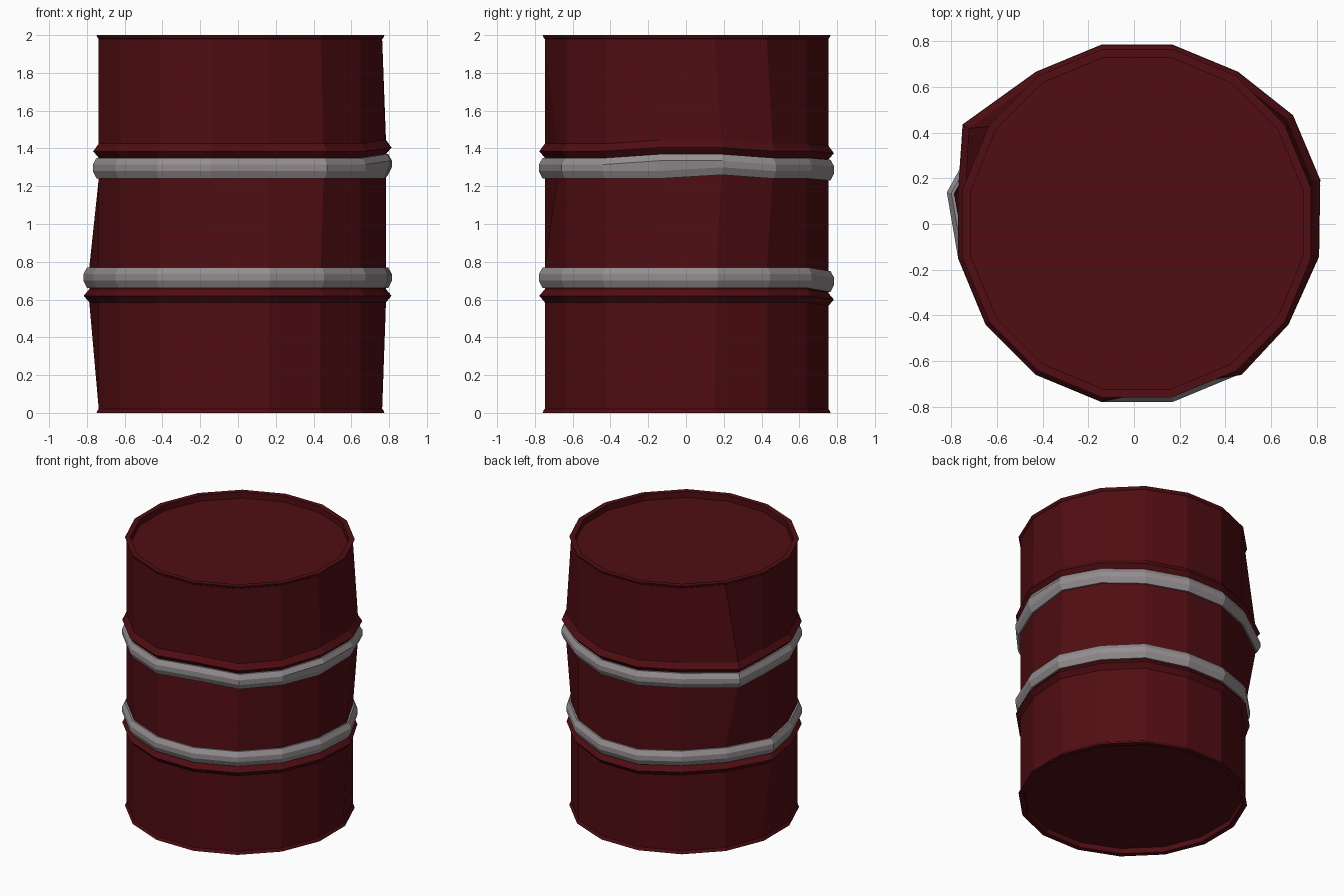
import bpy, bmesh, math

if "Cube" in bpy.data.objects:
    bpy.data.objects.remove(bpy.data.objects["Cube"])

SIDES = 16
CX, CY = 0.013, 0.003      # the battered drum sits slightly off centre
R = 0.765

def material(name, rgb):
    m = bpy.data.materials.new(name)
    m.diffuse_color = (*rgb, 1)
    m.use_nodes = True
    m.node_tree.nodes["Principled BSDF"].inputs["Base Color"].default_value = m.diffuse_color
    return m

RED = material("dark_red_paint", (0.08, 0.004, 0.006))
STEEL = material("bare_steel", (0.30, 0.27, 0.285))

# Dents: (column, z low, z high, dx, dy, dz), column 0 is at 11.25 degrees
DENTS = [
    (6, 1.2, 1.45, -0.10, -0.01, 0.0),     # bulge on the back left
    (7, 0.55, 0.80, -0.05, -0.02, 0.0),    # low bulge on the left
    (0, 1.2, 1.45, 0.02, 0.035, 0.02),     # raised ring on the right
    (15, 1.3, 1.45, 0.015, 0.01, 0.02),
    (0, 0.55, 0.80, 0.02, 0.01, 0.0),
    (1, 1.2, 1.45, 0.02, 0.03, 0.0),
    (12, 1.2, 1.45, 0.0, 0.065, 0.0),      # flattened front
    (13, 1.2, 1.45, 0.015, 0.0, 0.0),
    (3, 0.55, 0.80, 0.0, 0.0, -0.02),      # sagging ring at the back
    (4, 0.55, 0.80, 0.0, 0.0, -0.02),
    (3, 1.2, 1.45, 0.0, 0.0, -0.01),
    (4, 1.2, 1.45, 0.0, 0.0, -0.01),
]

def point(col, r, z):
    a = math.radians(11.25 + 22.5 * col)
    x, y = CX + r * math.cos(a), CY + r * math.sin(a)
    h = z
    for c, lo, hi, dx, dy, dz in DENTS:
        if c == col and lo < z < hi:
            x, y, h = x + dx, y + dy, h + dz
    return x, y, h

def lathe(name, profile, mat, cap_start=False, cap_end=False):
    """Revolve a bottom-to-top (radius, z) profile into a flat-shaded shell."""
    bm = bmesh.new()
    rings = [[bm.verts.new(point(c, r, z)) for c in range(SIDES)] for r, z in profile]
    for a, b in zip(rings, rings[1:]):
        for i in range(SIDES):
            j = (i + 1) % SIDES
            bm.faces.new((a[i], a[j], b[j], b[i]))
    if cap_start:
        bm.faces.new(rings[0][::-1])
    if cap_end:
        bm.faces.new(rings[-1])
    me = bpy.data.meshes.new(name)
    bm.to_mesh(me)
    bm.free()
    me.materials.append(mat)
    ob = bpy.data.objects.new(name, me)
    bpy.context.collection.objects.link(ob)

# Lower shell with recessed base, foot rim and pressed ridge
lower = [(R - 0.025, 0.04), (R - 0.025, 0), (R + 0.012, 0), (R + 0.006, 0.015), (R, 0.02),
         (R, 0.585), (R + 0.03, 0.62), (R, 0.655), (R, 0.66)]
lathe("lower_shell", lower, RED, cap_start=True)

# Middle shell between the two steel bands
lathe("middle_shell", [(R, 0.77), (R, 1.24)], RED)

# Upper shell with pressed ridge, top rim and recessed lid
upper = [(R, 1.35), (R + 0.03, 1.385), (R, 1.425), (R, 1.98), (R + 0.006, 1.985),
         (R + 0.012, 2), (R - 0.025, 2), (R - 0.025, 1.955)]
lathe("upper_shell", upper, RED, cap_end=True)

# Steel bands
for name, z in (("lower_band", 0.66), ("upper_band", 1.24)):
    lathe(name, [(R, z), (R + 0.012, z), (R + 0.032, z + 0.04),
                 (R + 0.032, z + 0.075), (R + 0.012, z + 0.11), (R, z + 0.11)], STEEL)
